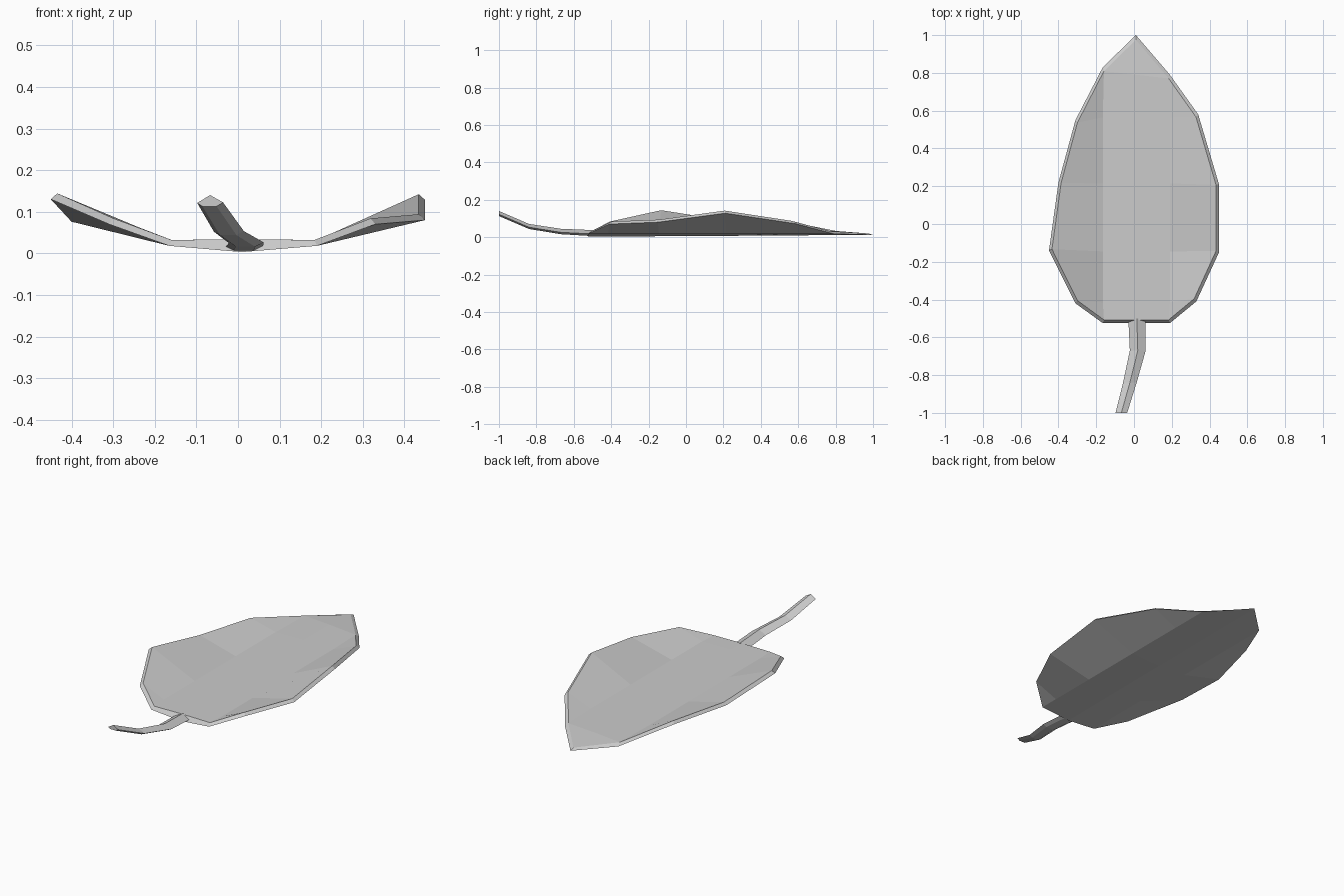
import bpy, bmesh

if "Cube" in bpy.data.objects:
    bpy.data.objects.remove(bpy.data.objects["Cube"])

def finish(name, bm):
    bmesh.ops.recalc_face_normals(bm, faces=bm.faces)
    mesh = bpy.data.meshes.new(name)
    bm.to_mesh(mesh)
    bm.free()
    bpy.context.collection.objects.link(bpy.data.objects.new(name, mesh))

# Leaf blade: cupped slab with a narrower top, folded along two creases
left = [(-0.31, -0.42, 0.07), (-0.45, -0.14, 0.13), (-0.40, 0.22, 0.076), (-0.31, 0.55, 0.072)]
right = [(0.33, -0.41, 0.07), (0.45, -0.15, 0.08), (0.45, 0.21, 0.128), (0.34, 0.58, 0.073)]
TIP = (0.01, 1.0, 0.012)

def crease(y0, y1, z):
    ym = (y0 + y1) / 2
    return [(-0.165, y0, 0.018), (0.01, ym, z), (0.19, y1, 0.018)]

rows = [crease(-0.525, -0.525, 0.003)]
for l, r in zip(left, right):
    y = (l[1] + r[1]) / 2
    rows.append([l] + crease(y, y, 0.006 + 0.006 * y) + [r])
rows.append(crease(0.83, 0.79, 0.012))

bm = bmesh.new()

def layer(top):
    def vert(p, spine, edge):
        x, y, z = p
        if top:
            z = 0.034 if spine else z + 0.014
            if edge:
                x, y = x * 0.965, 0.1 + (y - 0.1) * 0.972
        return bm.verts.new((x, y, z))
    grid = []
    for i, row in enumerate(rows):
        end = i in (0, len(rows) - 1)
        grid.append([vert(p, k == len(row) // 2, end or k in (0, len(row) - 1))
                     for k, p in enumerate(row)])
    tip = vert(TIP, False, True)
    if top:
        tip.co.z = 0.02
    first, mid, last = grid[0], grid[1:-1], grid[-1]
    for a, b in zip(mid, mid[1:]):
        for k in range(4):
            bm.faces.new((a[k], a[k + 1], b[k + 1], b[k]))
    for end, row in ((first, mid[0]), (last, mid[-1])):
        for k in range(2):
            bm.faces.new((end[k], end[k + 1], row[k + 2], row[k + 1]))
        bm.faces.new((end[0], row[1], row[0]))
        bm.faces.new((end[2], row[3], row[4]))
    for k in range(2):
        bm.faces.new((last[k], last[k + 1], tip))
    return first + [r[-1] for r in mid] + [last[2], tip, last[0]] + [r[0] for r in mid[::-1]]

lower, upper = layer(False), layer(True)
for k in range(len(lower)):
    n = (k + 1) % len(lower)
    bm.faces.new((lower[k], lower[n], upper[n], upper[k]))
finish("leaf_blade", bm)

# Stalk: ridged five-sided section swept along a bent, rising path
section = [(-1, 0.3), (0, 1), (1, 0.35), (0.5, 0), (-0.6, 0)]
path = [(0.015, -0.50, 0.006, 0.045, 0.032), (0.02, -0.67, 0.016, 0.042, 0.029),
        (-0.022, -0.84, 0.044, 0.036, 0.027), (-0.067, -1.0, 0.113, 0.031, 0.027)]
bm = bmesh.new()
rings = [[bm.verts.new((x + u * w, y, z + v * h)) for u, v in section] for x, y, z, w, h in path]
for a, b in zip(rings, rings[1:]):
    for k in range(5):
        n = (k + 1) % 5
        bm.faces.new((a[k], a[n], b[n], b[k]))
bm.faces.new(rings[0])
bm.faces.new(rings[-1])
finish("stalk", bm)
